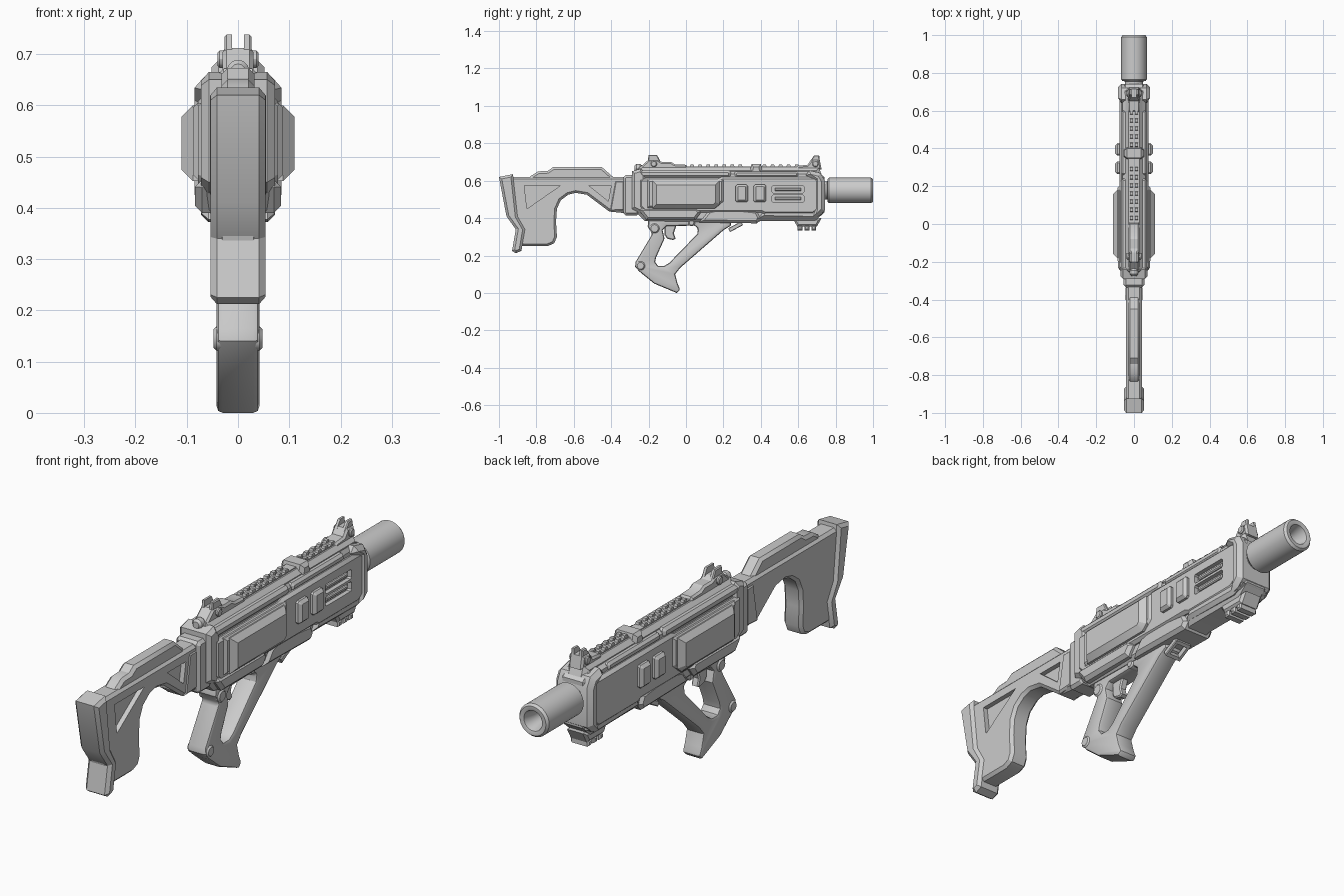
import bpy, bmesh, math
from mathutils import Vector


def add(name, bm):
    bmesh.ops.recalc_face_normals(bm, faces=bm.faces[:])
    me = bpy.data.meshes.new(name)
    bm.to_mesh(me)
    bm.free()
    ob = bpy.data.objects.new(name, me)
    bpy.context.collection.objects.link(ob)
    return ob


def prism(name, pts, half, inner=None, ch=0.0, seg=1):
    """Side profile (y, z) extruded along x; with inner set, makes a mirrored pair."""
    bm = bmesh.new()
    x0 = -half if inner is None else inner
    face = bm.faces.new([bm.verts.new((x0, y, z)) for y, z in pts])
    ext = bmesh.ops.extrude_face_region(bm, geom=[face])['geom']
    bmesh.ops.translate(bm, verts=[v for v in ext if isinstance(v, bmesh.types.BMVert)],
                        vec=(half - x0, 0, 0))
    bmesh.ops.recalc_face_normals(bm, faces=bm.faces[:])
    if ch:
        rim = [e for e in bm.edges
               if abs(e.verts[0].co.x - e.verts[1].co.x) < 1e-6
               and (inner is None or e.verts[0].co.x > half - 1e-5)]
        bmesh.ops.bevel(bm, geom=rim, offset=ch, segments=seg, profile=0.5,
                        affect='EDGES', clamp_overlap=True)
    if inner is not None:
        dup = bmesh.ops.duplicate(bm, geom=bm.verts[:] + bm.edges[:] + bm.faces[:])['geom']
        for v in dup:
            if isinstance(v, bmesh.types.BMVert):
                v.co.x *= -1
    return add(name, bm)


def rect(y0, y1, z0, z1, c=0.0):
    if not c:
        return [(y0, z0), (y1, z0), (y1, z1), (y0, z1)]
    return [(y0 + c, z0), (y1 - c, z0), (y1, z0 + c), (y1, z1 - c),
            (y1 - c, z1), (y0 + c, z1), (y0, z1 - c), (y0, z0 + c)]


def disc(y, z, r, n=16):
    return [(y + r * math.cos(2 * math.pi * i / n), z + r * math.sin(2 * math.pi * i / n))
            for i in range(n)]


def lathe(name, pts, z, n=32):
    """Revolve (radius, y) points about a y axis at height z."""
    bm = bmesh.new()
    vs = [bm.verts.new((r, y, z)) for r, y in pts]
    es = [bm.edges.new(p) for p in zip(vs, vs[1:])]
    bmesh.ops.spin(bm, geom=vs + es, cent=(0, 0, z), axis=(0, 1, 0),
                   angle=2 * math.pi, steps=n)
    bmesh.ops.remove_doubles(bm, verts=bm.verts[:], dist=1e-5)
    return add(name, bm)


def bake(ob):
    dg = bpy.context.evaluated_depsgraph_get()
    me = bpy.data.meshes.new_from_object(ob.evaluated_get(dg))
    ob.modifiers.clear()
    ob.data = me


def cut(ob, pts, half, inner=None):
    c = prism("cutter", pts, half, inner)
    m = ob.modifiers.new("cut", 'BOOLEAN')
    m.operation, m.object, m.solver = 'DIFFERENCE', c, 'EXACT'
    bake(ob)
    bpy.data.objects.remove(c)


# Shoulder stock with triangular recesses
stock = prism("stock", [(-0.94, 0.62), (-0.94, 0.42), (-0.88, 0.25), (-0.74, 0.25), (-0.705, 0.265),
                        (-0.69, 0.30), (-0.695, 0.38), (-0.69, 0.45), (-0.67, 0.495), (-0.63, 0.525),
                        (-0.59, 0.535), (-0.53, 0.525), (-0.41, 0.435), (-0.26, 0.42),
                        (-0.26, 0.62)], 0.042, ch=0.012)
for tri in ([(-0.865, 0.575), (-0.67, 0.575), (-0.85, 0.45)],
            [(-0.52, 0.575), (-0.40, 0.575), (-0.415, 0.49)]):
    cut(stock, tri, 0.08, 0.022)
prism("cheek_rest", [(-0.85, 0.60), (-0.83, 0.625), (-0.79, 0.65), (-0.74, 0.652), (-0.71, 0.673),
                     (-0.45, 0.673), (-0.39, 0.62), (-0.39, 0.60)], 0.032, ch=0.012)
prism("butt_pad", [(-1.0, 0.62), (-0.96, 0.41), (-0.91, 0.34), (-0.93, 0.225), (-0.91, 0.212),
                   (-0.88, 0.225), (-0.86, 0.34), (-0.90, 0.41), (-0.925, 0.635)], 0.054, ch=0.013)
prism("stock_brace", [(-0.41, 0.435), (-0.33, 0.44), (-0.33, 0.60), (-0.38, 0.60)], 0.046,
      ch=0.008)
prism("stock_collar", rect(-0.335, -0.25, 0.415, 0.63, 0.012), 0.055, ch=0.012)

# Receiver core and layered shells
prism("receiver_core", [(-0.285, 0.45), (-0.22, 0.385), (0.37, 0.375), (0.40, 0.385), (0.69, 0.385),
                        (0.74, 0.43), (0.74, 0.62), (0.70, 0.65), (-0.27, 0.65),
                        (-0.285, 0.63)], 0.060, ch=0.015)
shell = prism("receiver_shell", [(-0.25, 0.46), (-0.22, 0.43), (0.40, 0.43), (0.42, 0.42),
                                 (0.68, 0.42), (0.72, 0.45), (0.72, 0.60), (0.69, 0.62),
                                 (0.19, 0.62), (0.17, 0.61), (-0.25, 0.61)], 0.078, ch=0.012)
for z in (0.484, 0.534):
    cut(shell, rect(0.46, 0.63, z, z + 0.04, 0.006), 0.12, 0.06)
    prism("vent_bar", rect(0.475, 0.615, z + 0.012, z + 0.028), 0.072, 0.055, ch=0.004)
prism("lower_rear_plate", [(-0.25, 0.44), (-0.21, 0.39), (0.05, 0.39), (0.08, 0.43), (0.06, 0.455),
                           (-0.24, 0.455)], 0.084, 0.05, ch=0.014)
prism("lower_middle_plate", [(0.07, 0.377), (0.38, 0.372), (0.40, 0.40), (0.38, 0.44), (0.20, 0.46),
                             (0.12, 0.44)], 0.072, ch=0.014)
prism("lower_front_plate", [(0.39, 0.40), (0.68, 0.395), (0.735, 0.425), (0.70, 0.455),
                            (0.42, 0.445)], 0.074, ch=0.014)
muzzle = prism("muzzle_frame", [(0.67, 0.40), (0.71, 0.41), (0.742, 0.44), (0.742, 0.60),
                                (0.72, 0.64), (0.66, 0.655), (0.64, 0.63), (0.685, 0.60),
                                (0.685, 0.45)], 0.085, ch=0.02)
prism("upper_side_strip", rect(-0.27, 0.24, 0.615, 0.655, 0.01), 0.070, ch=0.012)
prism("upper_front_strip", rect(0.26, 0.60, 0.617, 0.65, 0.008), 0.068, ch=0.010)
prism("rear_cap", [(-0.29, 0.45), (-0.23, 0.42), (-0.215, 0.45), (-0.215, 0.63), (-0.24, 0.665),
                   (-0.29, 0.65)], 0.072, ch=0.015)

# Bulging side panels, small side plates
prism("side_panel_frame", [(-0.205, 0.455), (0.16, 0.455), (0.20, 0.49), (0.20, 0.605),
                           (-0.205, 0.605)], 0.088, 0.06, ch=0.010)
prism("side_panel", [(-0.18, 0.452), (0.155, 0.452), (0.18, 0.475), (0.18, 0.60),
                     (-0.18, 0.60)], 0.110, 0.06, ch=0.022)
for y in (0.265, 0.362):
    prism("side_plate", rect(y, y + 0.066, 0.485, 0.58, 0.008), 0.100, 0.07, ch=0.012)

# Top rail with paired teeth
prism("rail_housing", [(-0.27, 0.62), (0.73, 0.62), (0.71, 0.672), (-0.25, 0.672)], 0.046,
      ch=0.018)
prism("rail_base", rect(-0.05, 0.62, 0.66, 0.676), 0.022)
for i in range(14):
    y = 0.02 + 0.043 * i
    if not 0.32 < y < 0.405:
        prism("rail_tooth", [(y, 0.67), (y + 0.025, 0.67), (y + 0.021, 0.686), (y + 0.004, 0.686)],
              0.020, 0.004)
prism("rail_band", [(0.335, 0.62), (0.415, 0.62), (0.40, 0.688), (0.35, 0.688)], 0.052, ch=0.014)

# Rear and front sights
prism("rear_sight_base", [(-0.26, 0.66), (-0.22, 0.695), (-0.20, 0.712), (-0.15, 0.712),
                          (-0.13, 0.70), (-0.08, 0.70), (-0.06, 0.688), (0.0, 0.685),
                          (0.015, 0.66)], 0.030, ch=0.008)
prism("rear_sight_prongs", [(-0.205, 0.70), (-0.20, 0.738), (-0.155, 0.738), (-0.135, 0.70)],
      0.026, 0.012, ch=0.004)
prism("front_sight_base", [(0.58, 0.66), (0.60, 0.68), (0.65, 0.685), (0.67, 0.712), (0.715, 0.712),
                           (0.725, 0.66)], 0.032, ch=0.008)
prism("front_sight_prongs", [(0.66, 0.70), (0.685, 0.735), (0.712, 0.735), (0.716, 0.70)],
      0.026, 0.012, ch=0.004)
for y in (-0.172, 0.692):
    prism("sight_screw", disc(y, 0.690, 0.017, 12), 0.040, ch=0.004)
lathe("rear_knob", [(0, -0.275), (0.014, -0.275), (0.022, -0.265), (0.022, -0.245), (0.015, -0.235),
                    (0.015, -0.20), (0, -0.20)], 0.667, 12)

# Suppressor with bore
lathe("suppressor", [(0, 0.88), (0.026, 0.88), (0.030, 0.95), (0.042, 0.998), (0.046, 1.0),
                     (0.060, 1.0), (0.068, 0.990), (0.068, 0.765), (0.061, 0.757),
                     (0.048, 0.755), (0.048, 0.70), (0, 0.70)], 0.548)

# Under-barrel rail
prism("under_rail", [(0.57, 0.40), (0.595, 0.355), (0.70, 0.355), (0.725, 0.40)], 0.046, ch=0.010)
for i in range(3):
    prism("under_rail_tooth", rect(0.597 + 0.037 * i, 0.622 + 0.037 * i, 0.335, 0.36), 0.042,
          ch=0.006)

# Open grip with trigger guard
grip = prism("grip", [(-0.20, 0.40), (-0.205, 0.355), (-0.18, 0.315), (-0.27, 0.165),
                      (-0.272, 0.14), (-0.25, 0.115), (-0.17, 0.05), (-0.05, 0.0),
                      (-0.03, 0.015), (-0.045, 0.05), (-0.058, 0.10), (-0.03, 0.135), (0.20, 0.335),
                      (0.24, 0.36), (0.24, 0.40)], 0.042)
cut(grip, [(-0.125, 0.335), (-0.105, 0.357), (0.045, 0.36), (0.065, 0.345), (0.06, 0.315),
           (-0.09, 0.16), (-0.115, 0.145), (-0.15, 0.145), (-0.165, 0.165),
           (-0.16, 0.19), (-0.115, 0.29)], 0.2)
bev = grip.modifiers.new("round", 'BEVEL')
bev.width, bev.segments, bev.limit_method, bev.angle_limit = 0.012, 2, 'ANGLE', math.radians(60)
bake(grip)
prism("trigger", [(-0.115, 0.365), (-0.05, 0.365), (-0.065, 0.32), (-0.055, 0.29), (-0.07, 0.283),
                  (-0.10, 0.29), (-0.115, 0.31)], 0.016, ch=0.005)
for y, z, r in ((-0.243, 0.145, 0.024), (-0.168, 0.345, 0.026), (0.03, 0.375, 0.018)):
    prism("grip_pin", disc(y, z, r), 0.048, ch=0.006)

# Sling loop ahead of the grip
prism("sling_loop_sides", [(0.225, 0.345), (0.235, 0.325), (0.305, 0.363), (0.295, 0.383)],
      0.038, 0.024, ch=0.003)
for y, z in ((0.225, 0.345), (0.283, 0.376)):
    prism("sling_loop_bar", [(y, z), (y + 0.01, z - 0.02), (y + 0.022, z - 0.013),
                             (y + 0.012, z + 0.007)], 0.036, ch=0.003)

# Smooth shading with hard edges kept
obs = [o for o in bpy.data.objects if o.type == 'MESH']
for o in obs:
    o.select_set(True)
bpy.context.view_layer.objects.active = obs[0]
bpy.ops.object.shade_smooth_by_angle(angle=math.radians(30))
